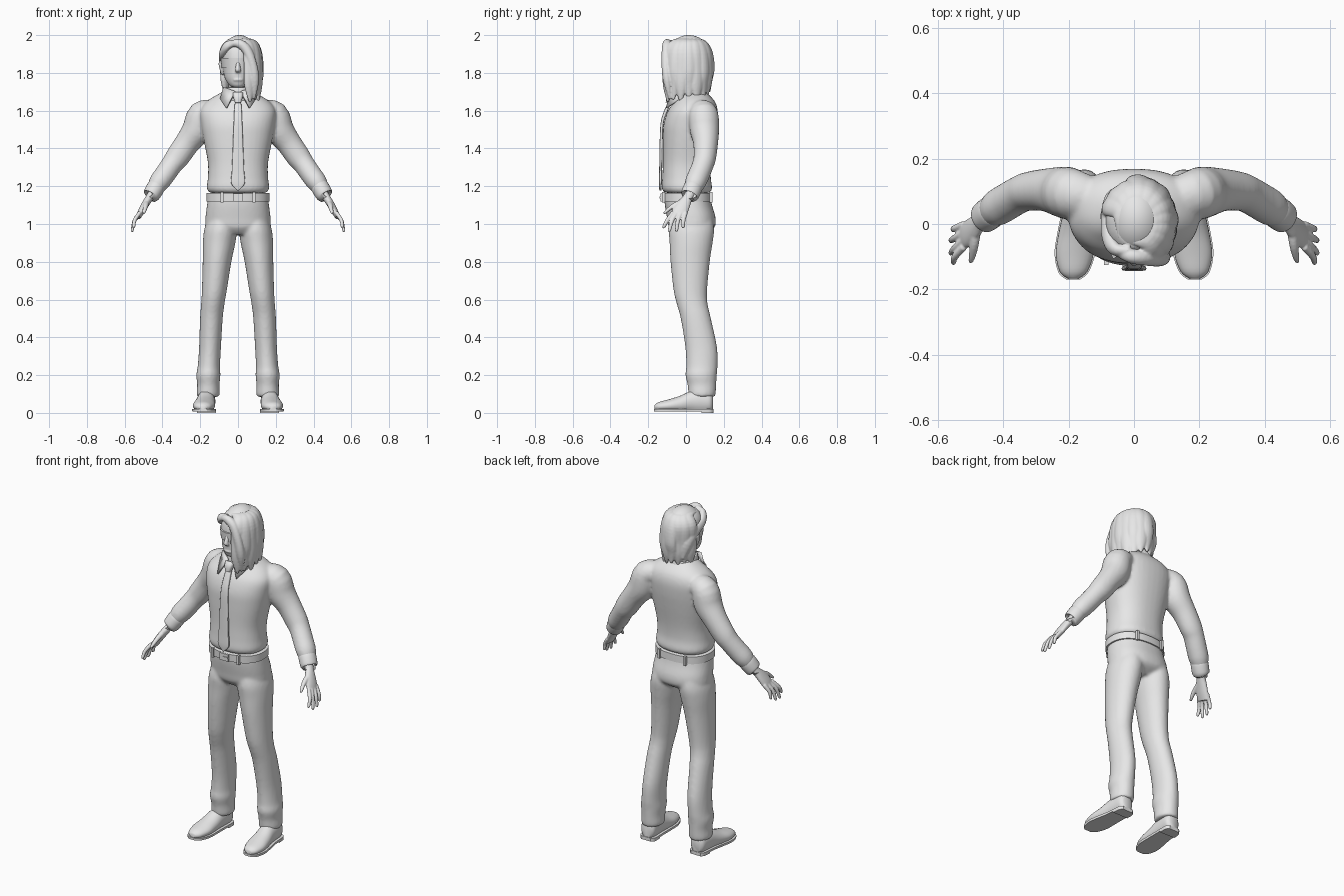
import bpy, bmesh, math
from mathutils import Vector

X, Y, Z = Vector((1, 0, 0)), Vector((0, 1, 0)), Vector((0, 0, 1))
grey = bpy.data.materials.new("light grey")
grey.diffuse_color = (0.8, 0.8, 0.8, 1)


def catmull(secs, steps):
    """Smoothly fill in sections between the given ones."""
    out = []
    for i in range(len(secs) - 1):
        a, b, c, d = (secs[max(i - 1, 0)], secs[i], secs[i + 1],
                      secs[min(i + 2, len(secs) - 1)])
        for k in range(steps):
            t = k / steps
            out.append([0.5 * (2 * q + (r - p) * t + (2 * p - 5 * q + 4 * r - s) * t * t
                               + (3 * q - p - 3 * r + s) * t ** 3)
                        for p, q, r, s in zip(a, b, c, d)])
    return out + [list(secs[-1])]


def loft(bm, secs, ref=X, axis=None, n=24, p=2.0, steps=4, side=1, clamp=None):
    """Closed skin over sections (x, y, z, radius_u, radius_v)."""
    secs = catmull(secs, steps)
    pts = [Vector(s[:3]) for s in secs]
    rings = []
    for i, s in enumerate(secs):
        t = axis or (pts[min(i + 1, len(pts) - 1)] - pts[max(i - 1, 0)]).normalized()
        u = (ref - t * ref.dot(t)).normalized()
        v = t.cross(u)
        ring = []
        for k in range(n):
            a = 2 * math.pi * k / n
            cu, cv = (math.copysign(abs(w) ** (2 / p), w) for w in (math.cos(a), math.sin(a)))
            co = pts[i] + u * cu * max(s[3], 0.001) + v * cv * max(s[4], 0.001)
            if clamp:
                co.z = min(max(co.z, clamp[0]), clamp[1])
            co.x *= side
            ring.append(bm.verts.new(co))
        rings.append(ring)
    for r0, r1 in zip(rings, rings[1:]):
        for k in range(n):
            bm.faces.new((r0[k], r0[(k + 1) % n], r1[(k + 1) % n], r1[k]))
    bm.faces.new(rings[0][::-1])
    bm.faces.new(rings[-1])


def finish(name, bm, voxel=0, smooth=4, angle=50):
    """Turn the bmesh into an object, optionally fused into one skin."""
    bmesh.ops.recalc_face_normals(bm, faces=bm.faces)
    me = bpy.data.meshes.new(name)
    bm.to_mesh(me)
    bm.free()
    for f in me.polygons:
        f.use_smooth = True
    me.set_sharp_from_angle(angle=math.radians(angle))
    me.materials.append(grey)
    ob = bpy.data.objects.new(name, me)
    bpy.context.collection.objects.link(ob)
    if voxel:
        m = ob.modifiers.new("fuse", 'REMESH')
        m.mode, m.voxel_size, m.use_smooth_shade = 'VOXEL', voxel, True
        m = ob.modifiers.new("soften", 'SMOOTH')
        m.factor, m.iterations = 0.5, smooth
    return ob


def body(z, rx, front, back):
    """Horizontal section from half width and front/back y."""
    return (0, (front + back) / 2, z, rx, (back - front) / 2)


def box(bm, c, size):
    for v in bmesh.ops.create_cube(bm, size=1)['verts']:
        v.co = Vector(c) + Vector(a * b for a, b in zip(v.co, size))


# shirt: torso and both sleeves fused
bm = bmesh.new()
loft(bm, [body(1.165, .15, -.112, .125), body(1.19, .165, -.128, .138),
          body(1.25, .159, -.125, .131), body(1.33, .16, -.122, .136),
          body(1.45, .183, -.122, .155), body(1.53, .196, -.118, .166),
          body(1.6, .2, -.095, .168), body(1.65, .165, -.06, .152),
          body(1.69, .1, -.035, .115), body(1.71, .065, -.025, .095)],
     axis=Z, p=2.3, n=40)
for s in (1, -1):
    loft(bm, [(.12, .08, 1.6, .06, .055), (.19, .092, 1.58, .078, .074),
              (.218, .098, 1.5, .078, .078), (.268, .104, 1.43, .066, .067),
              (.32, .1, 1.355, .06, .064), (.35, .09, 1.315, .057, .057),
              (.385, .07, 1.265, .057, .056), (.418, .05, 1.22, .056, .054),
              (.44, .035, 1.185, .045, .042)], ref=Y, side=s)
finish("shirt", bm, 0.009)

# cuffs
bm = bmesh.new()
for s in (1, -1):
    loft(bm, [(.427, .042, 1.205, .047, .045), (.437, .036, 1.19, .05, .048),
              (.459, .02, 1.153, .048, .045), (.462, .018, 1.149, .036, .034)],
         ref=Y, side=s)
finish("cuffs", bm)

# hands with four fingers and a thumb
bm = bmesh.new()
for s in (1, -1):
    loft(bm, [(.445, .03, 1.175, .028, .024), (.468, .01, 1.14, .026, .021),
              (.49, -.012, 1.105, .036, .02), (.51, -.03, 1.07, .041, .018),
              (.528, -.042, 1.035, .038, .013)], ref=Y, side=s)
    for i, (tx, ty, tz) in enumerate([(.552, -.117, .985), (.56, -.088, .966),
                                      (.56, -.05, .968), (.553, -.015, .985)]):
        by = -.075 + .023 * i
        loft(bm, [(.52, by + .005, 1.06, .011, .011),
                  (.547, (by + ty) / 2 - .003, 1.02, .011, .0105),
                  (tx, ty, tz, .009, .008), (tx, ty, tz - .006, .004, .004)],
             ref=Y, side=s, n=12)
    loft(bm, [(.482, -.01, 1.12, .016, .014), (.488, -.06, 1.1, .014, .013),
              (.494, -.095, 1.075, .011, .01), (.5, -.117, 1.055, .007, .006)],
         ref=X, side=s, n=12)
finish("hands", bm, 0.004, 2)

# trousers: seat and both legs fused
bm = bmesh.new()
loft(bm, [body(1.155, .155, -.115, .128), body(1.1, .164, -.112, .138),
          body(1.03, .172, -.1, .157), body(.98, .165, -.09, .15),
          body(.945, .08, -.06, .1)], axis=-Z, p=2.3, n=40)
for s in (1, -1):
    loft(bm, [(.085, .03, 1.03, .075, .11), (.092, .029, .97, .087, .12),
              (.1, .027, .9, .086, .114), (.111, .022, .8, .076, .104),
              (.125, .023, .65, .066, .089), (.133, .032, .58, .062, .082),
              (.141, .052, .5, .06, .08), (.148, .08, .35, .058, .084),
              (.154, .084, .25, .059, .083), (.157, .08, .2, .064, .083),
              (.157, .084, .15, .059, .076), (.158, .085, .1, .061, .072),
              (.158, .085, .085, .055, .066)], axis=-Z, side=s, n=32)
finish("trousers", bm, 0.009)

# shoes, soles and heels
shoe = [(.186, -.166, .03, .018, .012), (.185, -.145, .033, .042, .024),
        (.181, -.09, .038, .058, .034), (.176, -.03, .045, .055, .046),
        (.17, .03, .058, .049, .06), (.167, .08, .062, .047, .066),
        (.165, .125, .06, .044, .06), (.165, .142, .055, .028, .045)]
upper, sole, heel = bmesh.new(), bmesh.new(), bmesh.new()
for s in (1, -1):
    loft(upper, shoe, axis=Y, side=s, clamp=(.015, .14))
    flat = [(x, y * 1.02, .02, rx + .004, .08) for x, y, z, rx, rz in shoe]
    loft(sole, flat, axis=Y, side=s, p=4, clamp=(.007, .02))
    loft(heel, flat[5:], axis=Y, side=s, p=4, clamp=(0, .016))
finish("shoes", upper)
finish("shoe_soles", sole, angle=30)
finish("shoe_heels", heel, angle=30)

# belt with loops and buckle
bm = bmesh.new()
loft(bm, [body(1.118, .16, -.118, .132), body(1.12, .168, -.126, .14),
          body(1.163, .167, -.127, .139), body(1.165, .16, -.12, .132)],
     axis=Z, p=2.3, n=48, steps=1)
finish("belt", bm, angle=40)
bm = bmesh.new()
box(bm, (0, -.128, 1.141), (.055, .014, .042))
box(bm, (.012, -.134, 1.141), (.03, .01, .01))
for s in (1, -1):
    box(bm, (s * .085, -.118, 1.141), (.014, .016, .056))
    box(bm, (s * .085, .132, 1.141), (.014, .016, .056))
finish("buckle_and_loops", bm, angle=30)

# neck tie and knot
bm = bmesh.new()
loft(bm, [(0, -.082, 1.65, .016, .009), (0, -.106, 1.6, .02, .009),
          (0, -.127, 1.53, .023, .008), (0, -.132, 1.4, .028, .008),
          (0, -.134, 1.28, .033, .008), (0, -.136, 1.215, .036, .008),
          (0, -.136, 1.177, .003, .005)], n=16, p=4)
loft(bm, [(0, -.072, 1.69, .027, .016), (0, -.084, 1.67, .025, .02),
          (0, -.094, 1.64, .015, .014)], n=16, p=3)
finish("tie", bm)

# collar band and pointed flaps
bm = bmesh.new()
loft(bm, [(0, .03, 1.655, .088, .092), (0, .026, 1.69, .082, .088),
          (0, .024, 1.72, .072, .08), (0, .024, 1.724, .06, .068)], axis=Z, n=32)
finish("collar", bm)
bm = bmesh.new()
for s in (1, -1):
    bm.faces.new([bm.verts.new((s * x, y, z)) for x, y, z in
                  [(.012, -.07, 1.7), (.072, -.03, 1.722), (.09, -.03, 1.66),
                   (.058, -.1, 1.612)]])
ob = finish("collar_flaps", bm)
ob.modifiers.new("thickness", 'SOLIDIFY').thickness = .01

# head with neck, nose, ears and lips
head = [(0, -.055, 1.722, .02, .022), (0, -.042, 1.735, .045, .05),
        (0, -.017, 1.77, .069, .085), (0, 0, 1.82, .08, .104),
        (0, .005, 1.88, .087, .11), (0, .01, 1.93, .084, .104),
        (0, .01, 1.965, .06, .08), (0, .01, 1.982, .02, .03)]
bm = bmesh.new()
loft(bm, head, axis=Z, n=32)
loft(bm, [(0, .045, 1.64, .056, .056), (0, .035, 1.72, .05, .054),
          (0, .02, 1.8, .05, .055)], axis=Z)
loft(bm, [(0, -.098, 1.86, .008, .01), (0, -.113, 1.825, .012, .014),
          (0, -.112, 1.81, .016, .014), (0, -.1, 1.8, .01, .008)], axis=-Z, n=12)
loft(bm, [(0, -.093, 1.771, .02, .008), (0, -.097, 1.764, .024, .01),
          (0, -.095, 1.758, .022, .008), (0, -.09, 1.75, .015, .007)], axis=-Z, n=12)
for s in (1, -1):
    loft(bm, [(.082, .02, 1.79, .007, .01), (.088, .02, 1.82, .01, .018),
              (.092, .024, 1.85, .011, .024), (.09, .024, 1.868, .006, .015)],
         axis=Z, n=12, side=s)
finish("head", bm, 0.005, 2)

# band across the eyes
bm = bmesh.new()
loft(bm, [(0, .002, 1.825, .08, .104), (0, .002, 1.826, .086, .11),
          (0, .004, 1.878, .092, .115), (0, .004, 1.88, .086, .108)],
     axis=Z, n=40, steps=1)
finish("eye_band", bm, angle=35)

# hair: crown, radiating locks and a swept fringe
bm = bmesh.new()
bmesh.ops.create_uvsphere(bm, u_segments=40, v_segments=28, radius=1)
for v in bm.verts:
    v.co = Vector((.008 + v.co.x * .1, .015 + v.co.y * .124, 1.87 + v.co.z * .13))
bmesh.ops.delete(bm, geom=[v for v in bm.verts if v.co.z < 1.87 - .5 * v.co.y],
                 context='VERTS')
finish("hair_crown", bm)
bm = bmesh.new()
for i in range(11):
    deg = -58 + 21 * i
    a = math.radians(deg)
    d = Vector((math.cos(a) * .1, math.sin(a) * .119, 0))
    end = (1.645 if deg < 50 else 1.685) + .012 * (i % 2)
    drop = 1.92 - end
    path = [(-.04, -.045, 1.955, .012, .01)]
    for k, z, w, th in [(.55, 1.964, .03, .018), (.93, 1.92, .036, .021),
                        (1.02 + .03 * (i % 2), 1.92 - drop * .4, .037, .022),
                        (.97 + .04 * ((i + 1) % 2), 1.92 - drop * .7, .033, .02),
                        (1.0, end, .006, .005)]:
        if deg > 100 and z < 1.85:
            k *= .88
        path.append((.01 + d.x * k, .005 + d.y * k, z, w, th))
    loft(bm, path, ref=Vector((-math.sin(a), math.cos(a), 0)), n=14, steps=5)
loft(bm, [(-.055, -.085, 1.935, .012, .008), (-.01, -.098, 1.958, .022, .022),
          (.04, -.104, 1.93, .024, .026), (.075, -.108, 1.85, .022, .024),
          (.088, -.1, 1.76, .022, .024), (.085, -.085, 1.66, .005, .005)],
     ref=Y, n=14, steps=5)
loft(bm, [(-.01, -.08, 1.962, .015, .012), (-.055, -.078, 1.945, .024, .02),
          (-.078, -.04, 1.91, .026, .02), (-.082, .03, 1.88, .03, .018),
          (-.068, .085, 1.82, .03, .018), (-.05, .1, 1.73, .008, .006)],
     ref=Vector((.3, .2, 1)), n=14, steps=5)
finish("hair_locks", bm, 0.005, 3)
